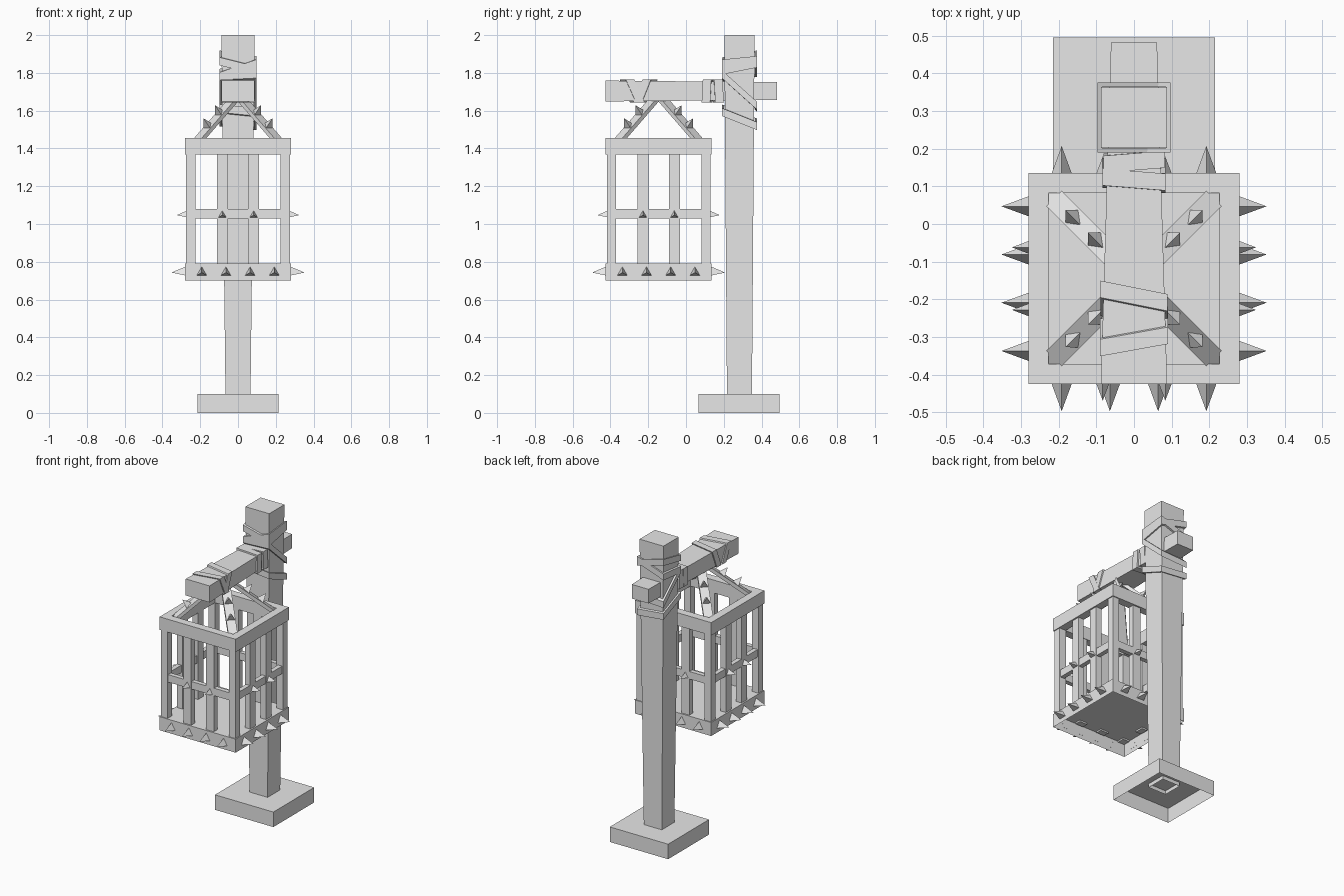
import bpy
import bmesh
from math import cos, sin, pi
from mathutils import Vector, Matrix

cube = bpy.data.objects.get("Cube")
if cube:
    bpy.data.objects.remove(cube)

GREY = (0.8, 0.8, 0.8, 1)
mat = bpy.data.materials.new("plain grey")
mat.use_nodes = True
mat.diffuse_color = GREY
mat.node_tree.nodes["Principled BSDF"].inputs["Base Color"].default_value = GREY

CAGE_Y = -0.145
POST_Y = 0.283
SIDES = [Matrix.Rotation(k * pi / 2, 4, 'Z') for k in range(4)]
AT_CAGE = Matrix.Translation((0, CAGE_Y, 0))
# Local ring axes (u, v, w) laid on the arm as (x, z, y)
ALONG_ARM = Matrix(((1, 0, 0, 0), (0, 0, 1, 0), (0, 1, 0, 0), (0, 0, 0, 1)))


def finish(bm, name, matrix=Matrix(), fix_normals=True):
    bm.transform(matrix)
    if fix_normals:
        bmesh.ops.recalc_face_normals(bm, faces=bm.faces)
    mesh = bpy.data.meshes.new(name)
    bm.to_mesh(mesh)
    bm.free()
    mesh.materials.append(mat)
    ob = bpy.data.objects.new(name, mesh)
    bpy.context.collection.objects.link(ob)
    return ob


def add_prism(bm, low, high, z0, z1, matrix=Matrix(), open_bottom=False):
    """Box from z0 to z1 with half sizes low and high at its two ends."""
    rows = []
    for (hx, hy), z in ((low, z0), (high, z1)):
        rows.append([bm.verts.new(matrix @ Vector((sx * hx, sy * hy, z)))
                     for sx, sy in ((-1, -1), (1, -1), (1, 1), (-1, 1))])
    a, b = rows
    for i in range(4):
        j = (i + 1) % 4
        bm.faces.new((a[i], a[j], b[j], b[i]))
    bm.faces.new(b)
    if not open_bottom:
        bm.faces.new(a[::-1])


def add_ring(bm, hu, hv, thick, height, w=0, su=0, sv=0, matrix=Matrix()):
    """Square band round the w axis, slanted by su and sv."""
    loops = []
    for inset, dw in ((0, -1), (0, 1), (thick, 1), (thick, -1)):
        loop = []
        for i, j in ((-1, -1), (1, -1), (1, 1), (-1, 1)):
            u, v = i * (hu - inset), j * (hv - inset)
            p = Vector((u, v, w + su * u + sv * v + dw * height / 2))
            loop.append(bm.verts.new(matrix @ p))
        loops.append(loop)
    for k in range(4):
        a, b = loops[k], loops[(k + 1) % 4]
        for i in range(4):
            j = (i + 1) % 4
            bm.faces.new((a[i], a[j], b[j], b[i]))


def add_spike(bm, base, direction, radius, length, matrix=Matrix()):
    """Three-sided spike with one edge uppermost."""
    turn = Vector(direction).to_track_quat('Z', 'Y').to_matrix().to_4x4()
    m = matrix @ Matrix.Translation(base) @ turn
    foot = [bm.verts.new(m @ Vector((radius * cos(a), radius * sin(a), 0)))
            for a in (pi / 2 + k * 2 * pi / 3 for k in range(3))]
    tip = bm.verts.new(m @ Vector((0, 0, length)))
    bm.faces.new(foot[::-1])
    for i in range(3):
        bm.faces.new((foot[i], foot[(i + 1) % 3], tip))


# Base and post, both hollow underneath
bm = bmesh.new()
add_prism(bm, (0.215, 0.215), (0.215, 0.215), 0, 0.1, open_bottom=True)
finish(bm, "base", Matrix.Translation((0, 0.28, 0)), False)
bm = bmesh.new()
add_prism(bm, (0.066, 0.066), (0.088, 0.08), 0.075, 2, open_bottom=True)
finish(bm, "post", Matrix.Translation((0, POST_Y, 0)), False)

# Arm, tapering towards the back
bm = bmesh.new()
add_prism(bm, (0.088, 0.055), (0.061, 0.047), -0.425, 0.482, ALONG_ARM)
finish(bm, "arm", Matrix.Translation((0, 0, 1.704)))

# Straps round the post
bm = bmesh.new()
for z, su, sv in ((1.855, -0.25, 0.2), (1.825, 0.35, 0.1),
                  (1.705, 0.05, -0.9), (1.565, -0.1, -0.4)):
    add_ring(bm, 0.097, 0.093, 0.012, 0.042, z, su, sv)
finish(bm, "post_straps", Matrix.Translation((0, POST_Y, 0)))

# Straps round the arm
bm = bmesh.new()
for y, su, sv, hu in ((-0.215, -0.2, 0.4, 0.089), (-0.285, 0.18, -0.45, 0.09),
                      (0.115, -0.08, 0.05, 0.083), (0.168, 0.08, -0.05, 0.081)):
    add_ring(bm, hu, 0.061, 0.01, 0.045, y, su, sv, ALONG_ARM)
finish(bm, "arm_straps", Matrix.Translation((0, 0, 1.704)))

# Cage floor, hollow underneath
bm = bmesh.new()
add_prism(bm, (0.28, 0.28), (0.28, 0.28), 0.70, 0.79, open_bottom=True)
finish(bm, "cage_floor", AT_CAGE, False)

# Cage frames
for name, half, thick, z, height in (("cage_top_frame", 0.28, 0.053, 1.412, 0.086),
                                     ("cage_middle_rail", 0.268, 0.03, 1.055, 0.05)):
    bm = bmesh.new()
    add_ring(bm, half, half, thick, height, z)
    finish(bm, name, AT_CAGE)

# Upright bars and corner posts
bm = bmesh.new()
for side in SIDES:
    for x, hx, hy in ((-0.25, 0.024, 0.024), (-0.083, 0.029, 0.02), (0.083, 0.029, 0.02)):
        add_prism(bm, (hx, hy), (hx, hy), 0.78, 1.38,
                  side @ Matrix.Translation((x, -0.25, 0)))
finish(bm, "cage_bars", AT_CAGE)

# Struts from the frame corners up to the arm
low, high = Vector((0.232, -0.232, 1.418)), Vector((0, 0, 1.685))
rise = high - low
strut_turn = rise.to_track_quat('Z', 'Y').to_matrix().to_4x4()
bm = bmesh.new()
for side in SIDES:
    add_prism(bm, (0.0285, 0.011), (0.0285, 0.011), 0, rise.length,
              side @ Matrix.Translation(low) @ strut_turn)
finish(bm, "cage_struts", AT_CAGE)

# Spikes on the floor edge, the middle rail and the struts
bm = bmesh.new()
outward = strut_turn.to_3x3() @ Vector((0, 1, 0))
for side in SIDES:
    for x in (-0.192, -0.064, 0.064, 0.192):
        add_spike(bm, (x, -0.279, 0.743), (0, -1, 0), 0.031, 0.073, side)
    for x in (-0.083, 0.083):
        add_spike(bm, (x, -0.267, 1.047), (0, -1, 0), 0.025, 0.057, side)
    for t in (0.34, 0.6):
        add_spike(bm, low + rise * t + outward * 0.01, outward, 0.028, 0.055, side)
finish(bm, "cage_spikes", AT_CAGE)
